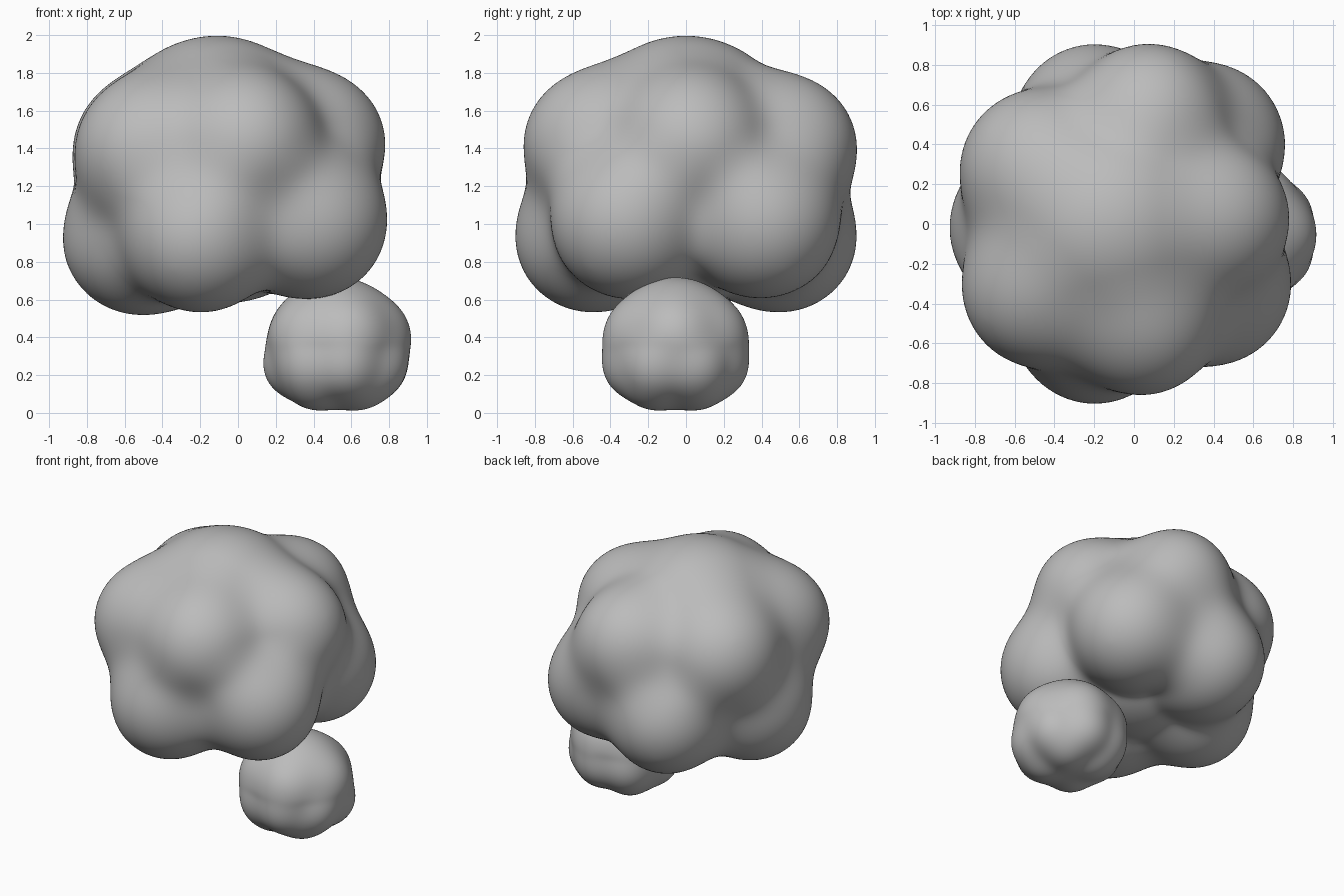
import bpy, bmesh, math
from mathutils import Vector

old = bpy.data.objects.get("Cube")
if old:
    bpy.data.objects.remove(old, do_unlink=True)

grey = bpy.data.materials.new("soft_grey")
grey.use_nodes = True
grey.diffuse_color = (0.5, 0.5, 0.5, 1)
grey.node_tree.nodes["Principled BSDF"].inputs["Base Color"].default_value = (0.5, 0.5, 0.5, 1)


def puff(name, centre, core, balls, sharpness, detail):
    """Soft union of a core sphere and (x, y, z, radius) balls around it."""
    centre = Vector(centre)
    lobes = [(Vector(b[:3]) - centre, b[3]) for b in balls]

    def reach(d):
        total = math.exp(sharpness * core)
        for offset, radius in lobes:
            along = offset.dot(d)
            gap = radius ** 2 - offset.length_squared + along ** 2
            if along > 0 and gap > 0:
                total += math.exp(sharpness * (along + math.sqrt(gap)))
        return math.log(total) / sharpness

    bm = bmesh.new()
    bmesh.ops.create_icosphere(bm, subdivisions=detail, radius=1)
    for v in bm.verts:
        d = v.co.normalized()
        v.co = d * reach(d)
    # Relax the creases between balls
    for _ in range(8):
        bmesh.ops.smooth_vert(bm, verts=bm.verts, factor=0.5,
                              use_axis_x=True, use_axis_y=True, use_axis_z=True)
    mesh = bpy.data.meshes.new(name)
    bm.to_mesh(mesh)
    bm.free()
    mesh.materials.append(grey)
    mesh.shade_smooth()
    obj = bpy.data.objects.new(name, mesh)
    obj.location = centre
    bpy.context.collection.objects.link(obj)


def ring(count, start, centre, offset, z, radius):
    """Evenly spaced balls around a vertical axis."""
    angles = [math.radians(start + i * 360 / count) for i in range(count)]
    return [(centre[0] + offset * math.cos(a), centre[1] + offset * math.sin(a), z, radius)
            for a in angles]


# Large puff: a crown, a ring of upper lobes and a staggered ring of lower lobes
crown = [(-0.12, 0, 1.43, 0.55)]
upper = [(0.4, 0.03, 1.42, 0.375), (0.08, 0.53, 1.4, 0.375), (-0.48, 0.28, 1.38, 0.385),
         (-0.47, -0.33, 1.38, 0.385), (0.04, -0.48, 1.42, 0.375)]
lower = [(-0.53, -0.02, 0.92, 0.395), (-0.2, 0.51, 0.93, 0.395), (0.36, 0.41, 1.01, 0.4),
         (0.39, -0.31, 1.01, 0.4), (-0.2, -0.51, 0.93, 0.395)]
puff("large_puff", (-0.07, 0, 1.2), 0.62, crown + upper + lower, 10, 6)

# Small puff: a broad dome, shoulders, a ring of little lobes and a rounded foot
axis = (0.525, -0.055)
dome = [(*axis, 0.37, 0.31)]
shoulders = ring(5, 0, axis, 0.185, 0.4, 0.195)
bumps = ring(7, 25, axis, 0.22, 0.25, 0.165)
foot = ring(4, 45, axis, 0.16, 0.175, 0.15)
puff("small_puff", (*axis, 0.36), 0.345, dome + shoulders + bumps + foot, 30, 6)
